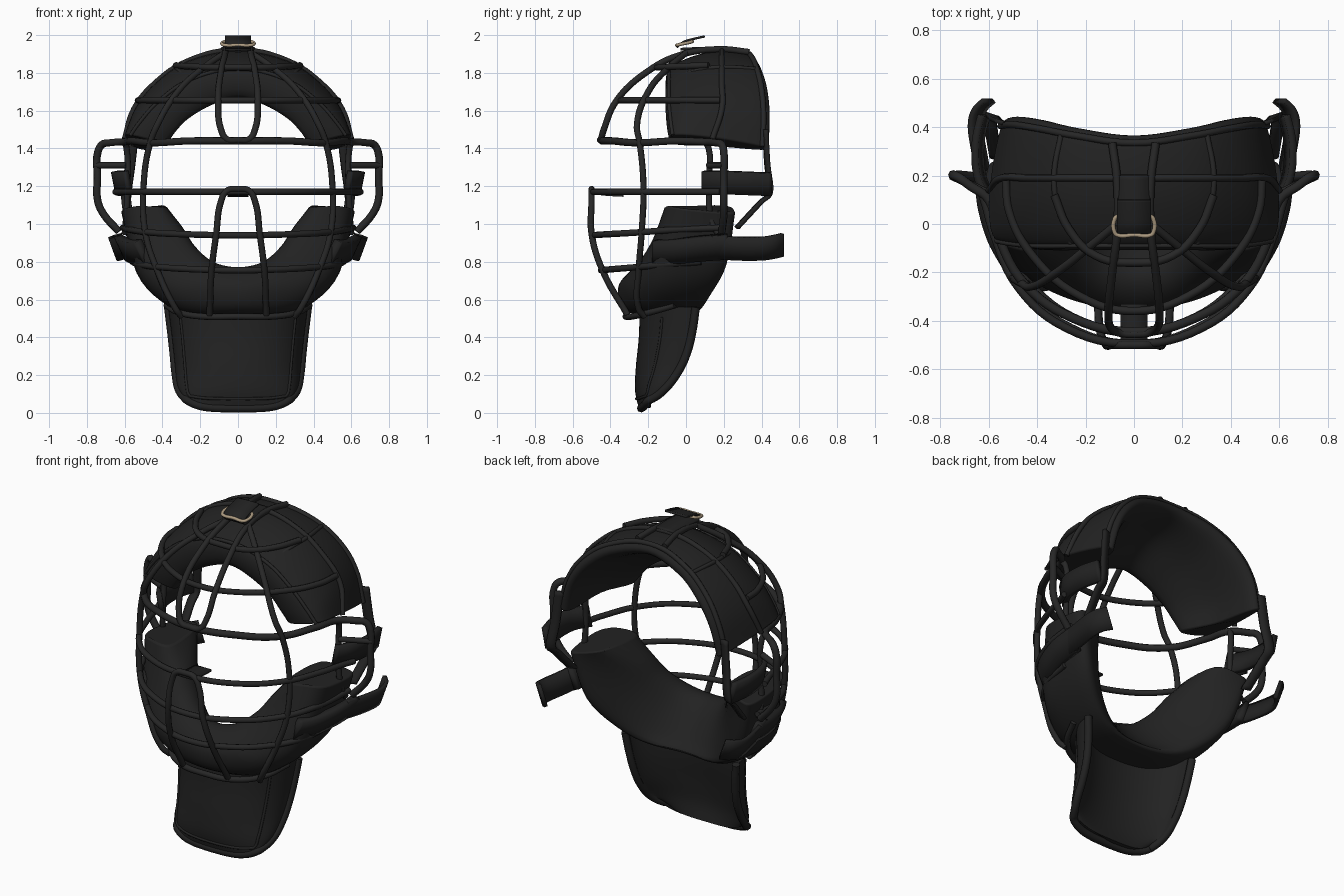
import bpy, bmesh, math
from mathutils import Vector as V

if "Cube" in bpy.data.objects:
    bpy.data.objects.remove(bpy.data.objects["Cube"])


def material(name, c):
    m = bpy.data.materials.new(name)
    m.diffuse_color = (*c, 1)
    m.use_nodes = True
    m.node_tree.nodes["Principled BSDF"].inputs["Base Color"].default_value = m.diffuse_color
    return m


PAD = material("pad_black", (0.016, 0.016, 0.016))
WIRE = material("wire_black", (0.020, 0.020, 0.020))
TAN = material("buckle_tan", (0.42, 0.33, 0.22))


def flip(p):
    return (-p[0], p[1], p[2])


def full(half):
    """Half path starting on x=0, extended to the other side."""
    return [flip(p) for p in half[:0:-1]] + list(half)


def tube(name, paths, r=0.017, mat=WIRE, cyclic=False):
    cu = bpy.data.curves.new(name, 'CURVE')
    cu.dimensions = '3D'
    cu.bevel_depth, cu.bevel_resolution, cu.resolution_u = r, 2, 6
    cu.use_fill_caps = True
    for pts in paths:
        s = cu.splines.new('BEZIER')
        s.bezier_points.add(len(pts) - 1)
        s.use_cyclic_u = cyclic
        for b, p in zip(s.bezier_points, pts):
            b.co = p
            b.handle_left_type = b.handle_right_type = 'AUTO'
    cu.materials.append(mat)
    ob = bpy.data.objects.new(name, cu)
    bpy.context.collection.objects.link(ob)
    bpy.ops.object.select_all(action='DESELECT')
    ob.select_set(True)
    bpy.context.view_layer.objects.active = ob
    bpy.ops.object.convert(target='MESH')
    bpy.ops.object.shade_smooth()


def bar(name, half, r=0.017):
    tube(name, [full(half)], r)


def pair(name, pts, r=0.017):
    tube(name, [pts, [flip(p) for p in pts]], r)


def spline(pts, n, closed=False):
    """Catmull-Rom through points."""
    pts, out, k = [V(p) for p in pts], [], len(pts)
    for i in range(k if closed else k - 1):
        if closed:
            a, b, c, d = (pts[(i + j) % k] for j in (-1, 0, 1, 2))
        else:
            a, b, c, d = (pts[min(max(i + j, 0), k - 1)] for j in (-1, 0, 1, 2))
        for s in range(n):
            t = s / n
            out.append(0.5 * (2 * b + (c - a) * t + (2 * a - 5 * b + 4 * c - d) * t * t
                              + (3 * b - a - 3 * c + d) * t ** 3))
    return out if closed else out + [pts[-1]]


def grid(name, rows, closed=False, caps=False, thick=0, mat=PAD, bevel=0):
    bm = bmesh.new()
    vs = [[bm.verts.new(p) for p in r] for r in rows]
    m = len(vs[0])
    for a, b in zip(vs, vs[1:]):
        for j in range(m if closed else m - 1):
            k = (j + 1) % m
            bm.faces.new((a[j], a[k], b[k], b[j]))
    if caps:
        bm.faces.new(vs[0])
        bm.faces.new(vs[-1])
    bmesh.ops.recalc_face_normals(bm, faces=bm.faces)
    me = bpy.data.meshes.new(name)
    bm.to_mesh(me)
    bm.free()
    me.materials.append(mat)
    ob = bpy.data.objects.new(name, me)
    bpy.context.collection.objects.link(ob)
    bpy.ops.object.select_all(action='DESELECT')
    ob.select_set(True)
    bpy.context.view_layer.objects.active = ob
    if bevel:
        md = ob.modifiers.new("soft_ends", 'BEVEL')
        md.width, md.segments, md.limit_method, md.angle_limit = bevel, 3, 'ANGLE', 0.9
    if thick:
        md = ob.modifiers.new("thickness", 'SOLIDIFY')
        md.thickness, md.offset = thick, 0
    bpy.ops.object.shade_smooth_by_angle(angle=math.radians(50))


def loft(name, half):
    secs = [[flip(p) for p in s] for s in half[:0:-1]] + half
    rails = [spline(r, 5) for r in zip(*secs)]
    grid(name, [spline(s, 5, True) for s in zip(*rails)], True, True, bevel=0.015)


def strap(name, path, width, thick=0.025):
    w = V(width)
    grid(name, [(p - w, p, p + w) for p in spline(path, 5)], thick=thick)


def strap_pair(name, path, width, thick=0.025):
    strap(name + "_right", path, width, thick)
    strap(name + "_left", [flip(p) for p in path], flip(width), thick)


# forehead pad: sections run outer front, middle, back, then inner back, middle, front
forehead = [
    [(0, -.09, 1.82), (0, .12, 1.91), (0, .335, 1.90), (0, .345, 1.84), (0, .15, 1.78), (0, -.07, 1.67)],
    [(.24, -.09, 1.77), (.26, .12, 1.86), (.24, .365, 1.85), (.22, .37, 1.78), (.19, .15, 1.71), (.14, -.07, 1.63)],
    [(.42, -.09, 1.65), (.44, .12, 1.74), (.40, .395, 1.74), (.36, .40, 1.68), (.33, .15, 1.61), (.26, -.07, 1.56)],
    [(.52, -.08, 1.54), (.545, .12, 1.61), (.50, .41, 1.59), (.45, .41, 1.55), (.42, .15, 1.51), (.33, -.07, 1.49)],
    [(.57, -.07, 1.47), (.60, .12, 1.46), (.55, .405, 1.41), (.49, .40, 1.39), (.46, .15, 1.41), (.38, -.06, 1.42)]]
loft("forehead_pad", forehead)

# jaw pad
loft("jaw_pad", [
    [(0, -.28, .755), (0, -.36, .66), (0, -.30, .53), (0, .02, .52), (0, -.02, .59), (0, -.17, .755)],
    [(.14, -.26, .78), (.20, -.33, .67), (.22, -.25, .53), (.22, .05, .53), (.16, .02, .60), (.13, -.13, .78)],
    [(.25, -.20, .86), (.36, -.27, .70), (.38, -.18, .58), (.38, .10, .60), (.31, .10, .68), (.23, -.05, .86)],
    [(.32, -.14, .97), (.48, -.18, .84), (.53, -.10, .74), (.53, .18, .77), (.45, .20, .83), (.31, .05, .97)],
    [(.39, -.085, 1.09), (.53, -.09, 1.095), (.61, .00, 1.08), (.61, .22, 1.06), (.55, .26, 1.07), (.41, .20, 1.10)]])

# throat guard: rounded plate, thicker along the middle, with a raised border
rows = spline([(.56, .37, -.245), (.40, .35, -.25), (.25, .335, -.265), (.12, .32, -.27), (.025, .28, -.25)], 5)
backs = spline([(.04, 0, 0), (.015, 0, 0), (-.03, .01, 0), (-.11, .02, 0), (-.19, .05, 0)], 5)
front, shell = [], []
for (z, w, yc), (ys, lift, _) in zip(rows, backs):
    line, inner = [], []
    for i in range(33):
        a = math.pi * (i / 32 - .5)
        s, c = math.sin(a), max(math.cos(a), 0)
        h = z + lift * abs(s) ** 4
        line.append(V((w * math.copysign(abs(s) ** .95, s), ys + (yc - ys) * c ** .95, h)))
        inner.append(V((w * s * .93, ys + .01 + (yc + .05 + .06 * z - ys) * c ** 1.1, h)))
    front.append(line)
    shell.append(line + inner[::-1])
grid("throat_guard", shell, closed=True, caps=True)
border = [r[0] for r in front[::4]] + [p for p in front[-1][2:-2:3]] + [r[-1] for r in front[::-4]]
tube("throat_guard_border", [[p + V((0, .012, 0)) for p in border]], .022, PAD)
tube("throat_guard_stitch", [[r[6] for r in front[2:18:3]] + [p for p in front[-4][7:-7:3]]
     + [r[-7] for r in front[17:1:-3]]], .008, PAD)

# horizontal cage bars
bar("upper_eye_bar_with_ears", [(0, -.445, 1.44), (.25, -.39, 1.44), (.45, -.25, 1.43), (.56, -.05, 1.44),
    (.60, .10, 1.435), (.68, .16, 1.43), (.72, .19, 1.42), (.742, .20, 1.38), (.744, .20, 1.25), (.742, .20, 1.12),
    (.71, .20, 1.05), (.63, .19, .96)], .02)
bar("lower_eye_bar", [(0, -.495, 1.17), (.28, -.43, 1.17), (.48, -.26, 1.17), (.58, -.04, 1.17),
    (.62, .10, 1.17), (.65, .18, 1.17)])
bar("mouth_bar", [(0, -.495, .94), (.26, -.43, .945), (.47, -.26, .955), (.575, -.05, .97), (.61, .19, .98)])
bar("chin_bar", [(0, -.45, .755), (.22, -.40, .76), (.40, -.28, .77), (.52, -.12, .785), (.56, .08, .80)])
bar("bottom_bar", [(0, -.32, .51), (.18, -.29, .51), (.31, -.2, .53), (.38, -.06, .57)])
bar("brow_bar", [(0, -.36, 1.655), (.22, -.30, 1.655), (.42, -.13, 1.655), (.515, .05, 1.655), (.53, .18, 1.655)])
bar("crown_bar", [(0, -.16, 1.83), (.16, -.13, 1.83), (.27, -.02, 1.835), (.33, .12, 1.84)])

# vertical cage bars
tube("nose_loop_upper", [full([(0, -.455, 1.445), (.06, -.45, 1.45), (.09, -.435, 1.50), (.105, -.37, 1.65),
     (.09, -.20, 1.81), (.07, -.03, 1.895), (.07, .18, 1.925), (.09, .335, 1.91)])])
tube("nose_loop_lower", [full([(0, -.50, 1.185), (.06, -.50, 1.175), (.09, -.50, 1.12), (.115, -.50, .95),
     (.14, -.44, .75), (.15, -.31, .52)])])
pair("side_upright", [(.07, 0, 1.905), (.18, -.09, 1.83), (.32, -.20, 1.70), (.43, -.26, 1.52), (.465, -.245, 1.43),
     (.50, -.225, 1.20), (.49, -.235, .95), (.43, -.25, .76), (.33, -.25, .55), (.30, -.22, .51)])
pair("rear_upright", [(.60, .10, 1.435), (.59, .12, 1.40), (.585, .12, 1.2), (.595, .14, 1.0), (.60, .17, .95)])
pair("ear_cross_bar", [(.59, .12, 1.31), (.67, .16, 1.31), (.755, .20, 1.31)])

# wires and piping laid over the forehead pad
bar("crown_arch_wire", [(0, .19, 1.92), (.26, .19, 1.865), (.44, .19, 1.745), (.55, .19, 1.61), (.60, .14, 1.45)], .015)
bar("rear_pad_piping", [s[2] for s in forehead], .015)
bar("front_pad_piping", [s[0] for s in forehead], .010)
pair("pad_seam", [(.30, .375, 1.82), (.33, .19, 1.83), (.31, .05, 1.81), (.26, -.08, 1.76)], .012)

# wire clip at the lower nose loop
strap("lower_clip", [(0, -.50, 1.165), (0, -.42, 1.155), (0, -.33, 1.15)], (.055, 0, 0), .012)

# harness straps and tabs
strap_pair("temple_tab", [(.58, .09, 1.22), (.635, .19, 1.22), (.645, .33, 1.215), (.62, .45, 1.21)], (.012, 0, .06), .03)
strap_pair("rear_strap", [(.55, .42, 1.50), (.57, .43, 1.32), (.59, .445, 1.17), (.59, .39, 1.11), (.57, .27, .98)],
           (.025, .008, 0), .018)
strap_pair("cheek_pad", [(.50, -.17, .85), (.56, -.06, .855), (.60, .08, .87), (.61, .22, .88)], (.028, 0, .06), .045)
strap_pair("lower_strap", [(.61, .14, .88), (.635, .27, .87), (.655, .40, .87), (.64, .47, .88), (.60, .51, .89)],
           (.022, 0, .06), .022)

# crown strap and buckle
strap("crown_strap", [(0, .20, 1.93), (0, .08, 1.93), (0, -.03, 1.925)], (.07, 0, 0), .015)
strap("crown_strap_tip", [(0, -.05, 1.935), (0, -.01, 1.965), (0, .04, 1.98), (0, .10, 1.993)], (.07, 0, 0), .012)
tube("crown_buckle", [[(-.08, -.035, 1.95), (-.07, -.045, 1.947), (0, -.045, 1.947), (.07, -.045, 1.947),
     (.08, -.035, 1.95), (.08, .02, 1.962), (.07, .03, 1.965), (0, .03, 1.965), (-.07, .03, 1.965),
     (-.08, .02, 1.962)]], .009, TAN, True)
